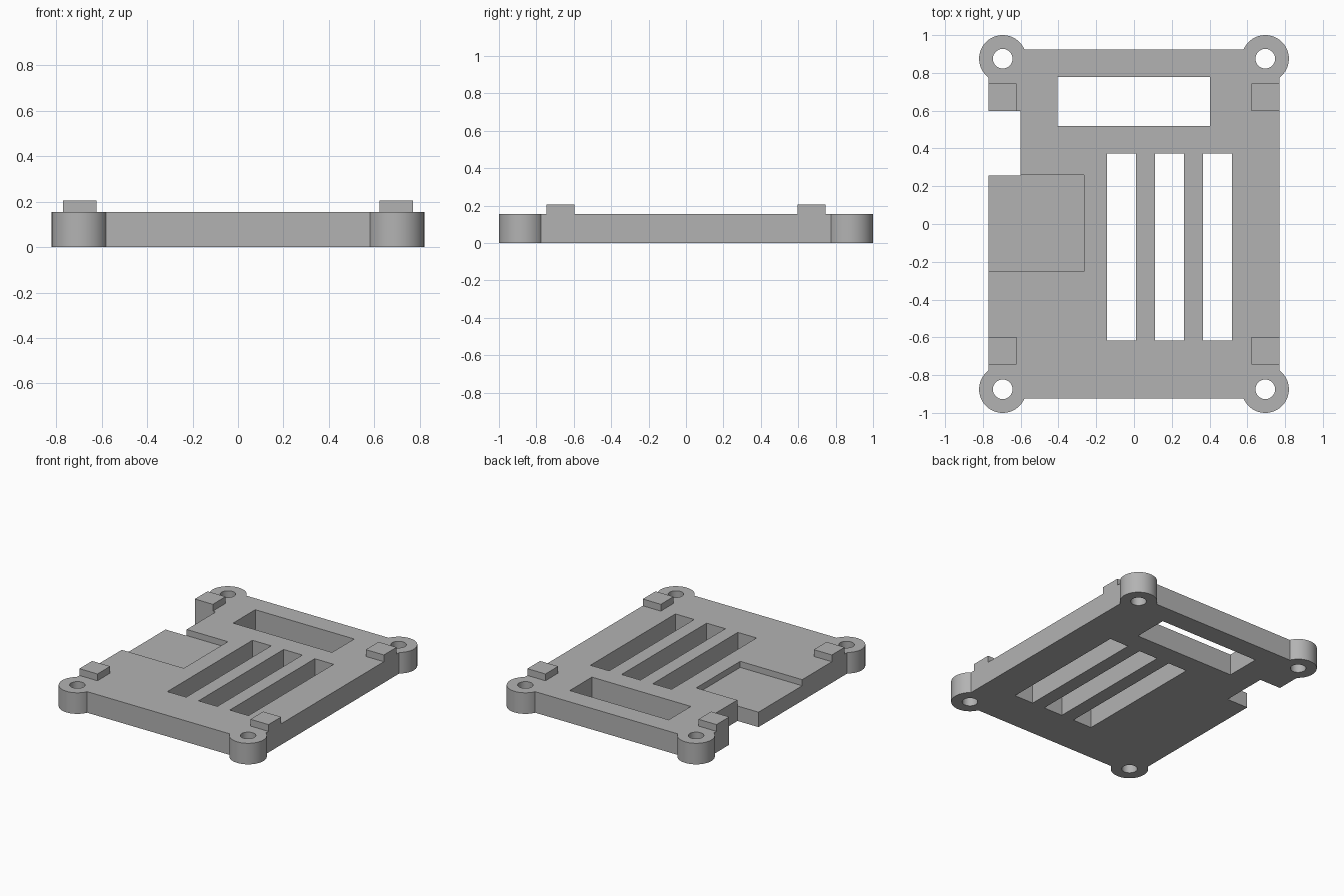
import bpy
import math

cube = bpy.data.objects.get("Cube")
if cube:
    bpy.data.objects.remove(cube, do_unlink=True)

# Main sizes
THICK = 0.155
TAB_TOP = 0.205
RECESS_FLOOR = 0.11
HALF_X, HALF_Y = 0.77, 0.925
LUG_X, LUG_Y, LUG_R, HOLE_R = 0.695, 0.875, 0.125, 0.052

gray = bpy.data.materials.new("plain gray")
gray.use_nodes = True
color = (0.45, 0.45, 0.45, 1)
gray.diffuse_color = color
gray.node_tree.nodes["Principled BSDF"].inputs["Base Color"].default_value = color


def box(name, x0, x1, y0, y1, z0, z1):
    bpy.ops.mesh.primitive_cube_add(
        size=1, location=((x0 + x1) / 2, (y0 + y1) / 2, (z0 + z1) / 2))
    ob = bpy.context.object
    ob.name = name
    ob.scale = (x1 - x0, y1 - y0, z1 - z0)
    bpy.ops.object.transform_apply(location=True, rotation=False, scale=True)
    ob.data.materials.append(gray)
    return ob


def cylinder(name, x, y, r, z0, z1):
    bpy.ops.mesh.primitive_cylinder_add(
        vertices=64, radius=r, depth=z1 - z0, location=(x, y, (z0 + z1) / 2))
    ob = bpy.context.object
    ob.name = name
    ob.data.materials.append(gray)
    return ob


def combine(target, tool, operation):
    mod = target.modifiers.new(tool.name, "BOOLEAN")
    mod.operation = operation
    mod.solver = "EXACT"
    mod.object = tool
    bpy.ops.object.select_all(action="DESELECT")
    target.select_set(True)
    bpy.context.view_layer.objects.active = target
    bpy.ops.object.modifier_apply(modifier=mod.name)
    bpy.data.objects.remove(tool, do_unlink=True)


def cut_box(name, x0, x1, y0, y1, z0=-0.1):
    combine(plate, box(name, x0, x1, y0, y1, z0, 0.5), "DIFFERENCE")


# Base plate with round corner lugs and raised tabs
plate = box("case_plate", -HALF_X, HALF_X, -HALF_Y, HALF_Y, 0, THICK)
corners = [(sx, sy) for sx in (-1, 1) for sy in (-1, 1)]
for sx, sy in corners:
    combine(plate, cylinder("corner_lug", sx * LUG_X, sy * LUG_Y, LUG_R, 0, THICK), "UNION")
for sx, sy in corners:
    xs = sorted((sx * 0.623, sx * HALF_X))
    ys = sorted((sy * 0.597, sy * 0.745))
    combine(plate, box("tab", *xs, *ys, 0.05, TAB_TOP), "UNION")

# Screw holes
for sx, sy in corners:
    combine(plate, cylinder("screw_hole", sx * LUG_X, sy * LUG_Y, HOLE_R, -0.1, 0.5), "DIFFERENCE")

# Vent slots, wide back opening, side notch and shallow recess
for i in range(3):
    x = -0.143 + i * 0.254
    cut_box("vent_slot", x, x + 0.153, -0.617, 0.372)
cut_box("wide_opening", -0.404, 0.402, 0.52, 0.778)
cut_box("side_notch", -1, -0.6, 0.257, 0.597)
cut_box("recess", -1, -0.265, -0.252, 0.26, RECESS_FLOOR)

# Smooth round walls, sharp edges elsewhere
bpy.ops.object.select_all(action="DESELECT")
plate.select_set(True)
bpy.context.view_layer.objects.active = plate
bpy.ops.object.shade_smooth_by_angle(angle=math.radians(30))
